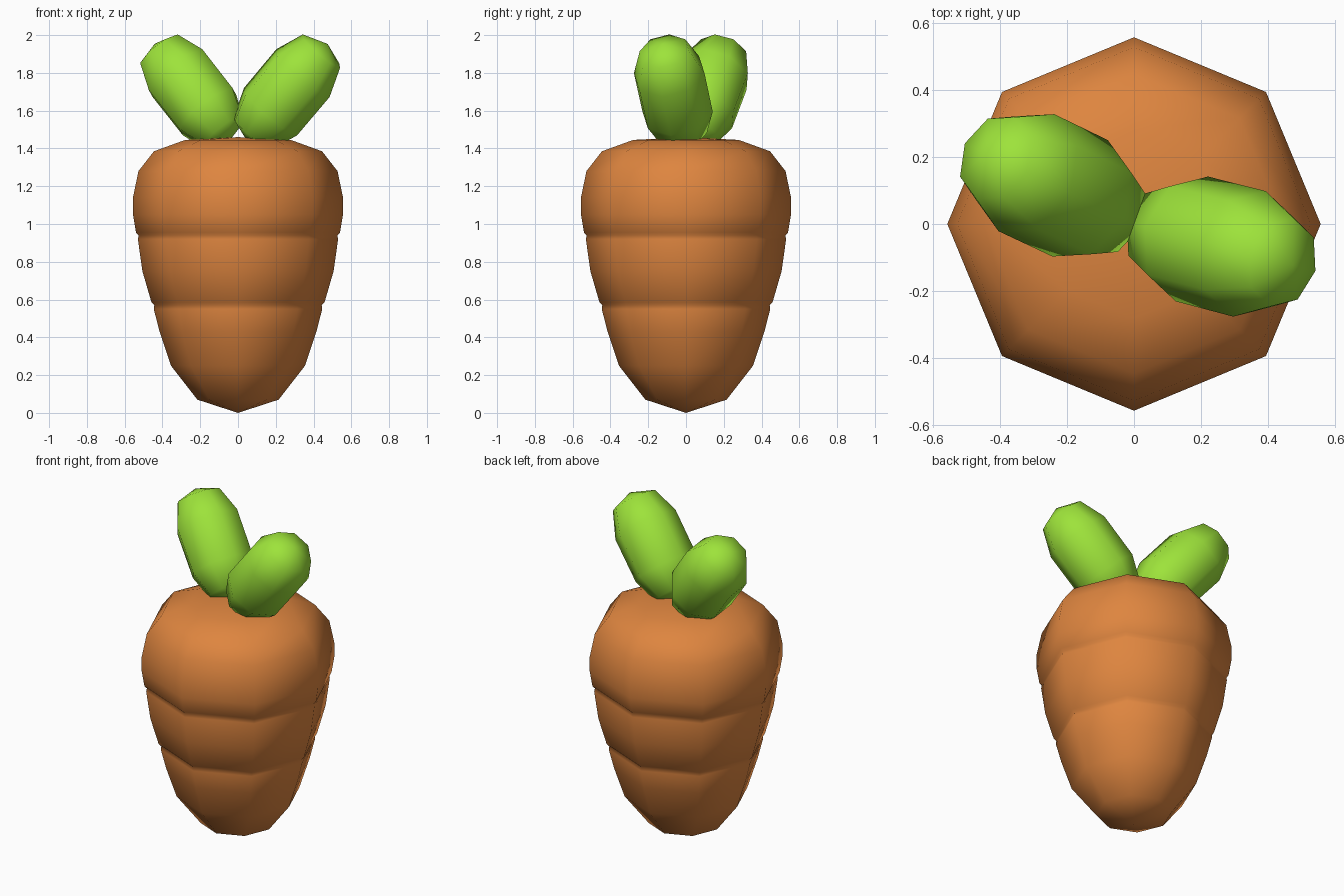
import bpy, bmesh, math
from mathutils import Matrix, Vector

if "Cube" in bpy.data.objects:
    bpy.data.objects.remove(bpy.data.objects["Cube"])

SIDES = 8


def material(name, color):
    m = bpy.data.materials.new(name)
    m.diffuse_color = (*color, 1)
    m.use_nodes = True
    m.node_tree.nodes["Principled BSDF"].inputs["Base Color"].default_value = m.diffuse_color
    return m


def lathe(name, profile, mat, matrix=Matrix()):
    """Closed eight-sided solid turned about local z; profile is (radius, height)."""
    bm = bmesh.new()
    rings = []
    for r, z in profile:
        n = 1 if r == 0 else SIDES
        rings.append([bm.verts.new(matrix @ Vector((
            r * math.cos(2 * math.pi * i / SIDES),
            r * math.sin(2 * math.pi * i / SIDES), z))) for i in range(n)])
    for a, b in zip(rings, rings[1:]):
        for i in range(SIDES):
            j = (i + 1) % SIDES
            if len(a) == 1:
                bm.faces.new((a[0], b[j], b[i]))
            elif len(b) == 1:
                bm.faces.new((a[i], a[j], b[0]))
            else:
                bm.faces.new((a[i], a[j], b[j], b[i]))
    bmesh.ops.recalc_face_normals(bm, faces=bm.faces)
    for f in bm.faces:
        f.smooth = True
    me = bpy.data.meshes.new(name)
    bm.to_mesh(me)
    bm.free()
    me.materials.append(mat)
    ob = bpy.data.objects.new(name, me)
    bpy.context.collection.objects.link(ob)
    return ob


orange = material("carrot orange", (0.73, 0.235, 0.05))
green = material("leaf green", (0.34, 0.77, 0.043))

# Root with two shallow growth grooves
lathe("carrot_root", [
    (0, 0), (0.215, 0.07), (0.355, 0.25), (0.415, 0.43),
    (0.446, 0.55), (0.443, 0.57), (0.458, 0.585), (0.506, 0.75),
    (0.53, 0.92), (0.526, 0.94), (0.54, 0.955), (0.556, 1.05),
    (0.556, 1.14), (0.527, 1.28), (0.445, 1.385), (0.28, 1.445), (0, 1.46)],
    orange)

# Two capsule leaves leaning outward from the crown
capsule = [(0, -0.20), (0.135, -0.15), (0.192, 0), (0.193, 0.27),
           (0.135, 0.424), (0, 0.475)]
for name, azimuth in (("right_leaf", -14.5), ("left_leaf", 154.5)):
    place = (Matrix.Rotation(math.radians(azimuth), 4, 'Z')
             @ Matrix.Translation((0.178, 0, 1.595))
             @ Matrix.Rotation(math.radians(41), 4, 'Y'))
    lathe(name, capsule, green, place)
